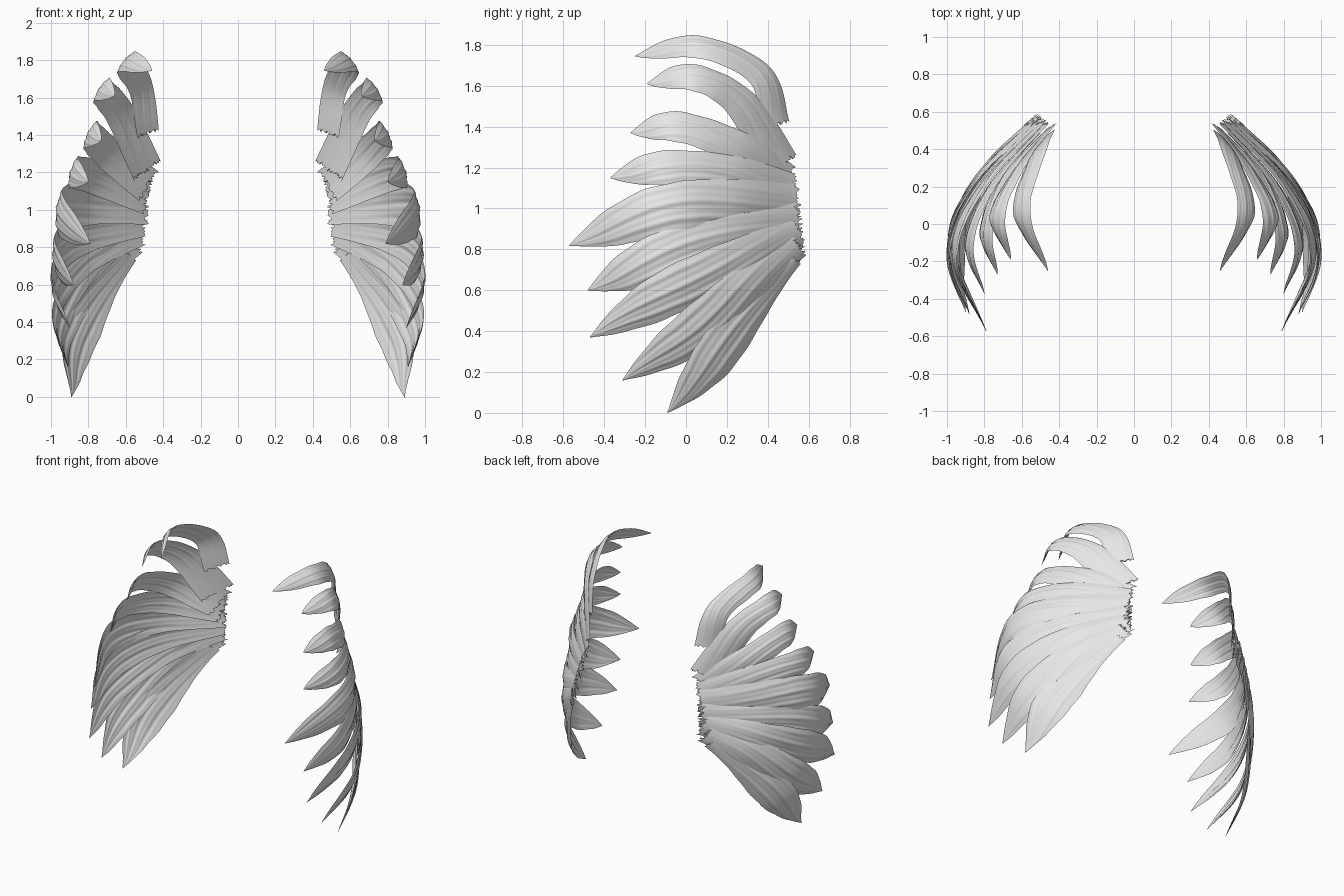
import bpy, bmesh, math, random
from mathutils import Vector

cube = bpy.data.objects.get("Cube")
if cube:
    bpy.data.objects.remove(cube, do_unlink=True)

random.seed(4)
STEPS, COLS = 44, 28
THICKNESS = 0.006

pale_grey = bpy.data.materials.new("pale_grey_feather")
pale_grey.use_nodes = True
GREY = (0.8, 0.8, 0.8, 1)
pale_grey.diffuse_color = GREY
pale_grey.node_tree.nodes["Principled BSDF"].inputs["Base Color"].default_value = GREY

# Feathers from top to bottom: spine points root to tip, root and belly half widths
FEATHERS = [
    ((.48, .44, 1.40), (.52, .36, 1.655), (.60, .06, 1.79), (.46, -.25, 1.745), .07, .055),
    ((.48, .46, 1.20), (.63, .27, 1.51), (.73, .04, 1.64), (.66, -.19, 1.61), .10, .065),
    ((.47, .48, 1.12), (.69, .24, 1.30), (.79, -.04, 1.40), (.73, -.27, 1.37), .10, .075),
    ((.47, .52, 1.07), (.75, .21, 1.17), (.88, -.1, 1.20), (.80, -.37, 1.15), .10, .085),
    ((.47, .55, 1.02), (.80, .20, 1.03), (.95, -.15, .98), (.79, -.57, .82), .10, .125),
    ((.49, .56, .95), (.82, .20, .87), (.965, -.15, .75), (.88, -.48, .60), .09, .12),
    ((.51, .56, .89), (.82, .25, .75), (.965, -.1, .58), (.90, -.47, .37), .08, .115),
    ((.54, .55, .83), (.79, .30, .63), (.94, .01, .38), (.91, -.31, .16), .07, .11),
    ((.57, .53, .77), (.74, .33, .53), (.87, .12, .25), (.89, -.09, 0), .05, .105),
]


def spline(points, t):
    """Point on a smooth curve through the spine points."""
    p = [Vector(q) for q in points]
    p = [2 * p[0] - p[1]] + p + [2 * p[-1] - p[-2]]
    k = min(int(t * 3), 2)
    u = t * 3 - k
    a, b, c, d = p[k:k + 4]
    return 0.5 * (2 * b + (c - a) * u + (2 * a - 5 * b + 4 * c - d) * u * u
                  + (3 * b - a - 3 * c + d) * u ** 3)


def half_width(t, root, belly, bluntness):
    """Wide vane that tapers to a tip."""
    if t < 0.6:
        u = t / 0.6
        return root + (belly - root) * u * u * (3 - 2 * u)
    return belly * max(1 - ((t - 0.6) / 0.4) ** bluntness, 0.02)


def feather_rings(spec, index):
    """Closed lens-shaped cross-sections along one feather."""
    *points, root, belly = spec
    lean = -0.8 + 0.17 * index
    bluntness = 3 - 0.15 * index
    phase = random.uniform(0, 6)
    ragged = [random.uniform(0, 0.025) for _ in range(COLS + 1)]
    rings = []
    for i in range(STEPS + 1):
        t = i / STEPS
        ramp = min(t * 2, 1)
        tangent = spline(points, min(t + 0.01, 1)) - spline(points, max(t - 0.01, 0))
        across = Vector((0, tangent.z, -tangent.y)).normalized()
        # follow the curved sweep of the whole wing
        across.x = lean * (0.3 + 0.7 * ramp) - 0.6 * across.y * (1 - t)
        normal = across.cross(tangent).normalized()
        width = half_width(t, root, belly, bluntness)
        width *= 1 + 0.03 * math.sin(t * 37 + phase) * t
        outer, inner = [], []
        for j in range(COLS + 1):
            s = 2 * j / COLS - 1
            # ragged root edge
            tj = t + ragged[j] * (1 - t) ** 6
            # arched vane with fine barb ridges
            bend = s + 0.25 * math.sin(t * 5 + phase)
            ridge = math.sin(bend * 9 + phase) + 0.7 * math.sin(bend * 19 + t * 4)
            lift = 0.14 * width * (1 - s * s) + 0.025 * width * ramp * ridge * (1 - s ** 4)
            mid = spline(points, tj) + across * (s * width) + normal * lift
            half = normal * THICKNESS * (1 - s * s) * (1 - 0.8 * t ** 4)
            outer.append(mid + half)
            if 0 < j < COLS:
                inner.append(mid - half)
        rings.append(outer + inner[::-1])
    return rings


def make_feather(name, rings, side):
    bm = bmesh.new()
    loops = [[bm.verts.new((side * v.x, v.y, max(v.z, 0))) for v in ring] for ring in rings]
    n = len(loops[0])
    for a, b in zip(loops, loops[1:]):
        for j in range(n):
            k = (j + 1) % n
            bm.faces.new((a[j], a[k], b[k], b[j]))
    # close root and tip with strips between the two skins
    for loop in (loops[0], loops[-1]):
        for j in range(COLS):
            corners = [loop[j], loop[j + 1], loop[-j - 1], loop[-j]]
            bm.faces.new(list(dict.fromkeys(corners)))
    bmesh.ops.recalc_face_normals(bm, faces=bm.faces)
    mesh = bpy.data.meshes.new(name)
    bm.to_mesh(mesh)
    bm.free()
    mesh.materials.append(pale_grey)
    obj = bpy.data.objects.new(name, mesh)
    bpy.context.collection.objects.link(obj)
    return obj


# Build both wings as mirrored fans of feathers
bpy.ops.object.select_all(action='DESELECT')
for index, spec in enumerate(FEATHERS):
    rings = feather_rings(spec, index)
    for side, label in ((1, "left"), (-1, "right")):
        feather = make_feather(f"{label}_wing_feather_{index + 1}", rings, side)
        feather.select_set(True)
        bpy.context.view_layer.objects.active = feather
bpy.ops.object.shade_smooth_by_angle(angle=math.radians(50))
